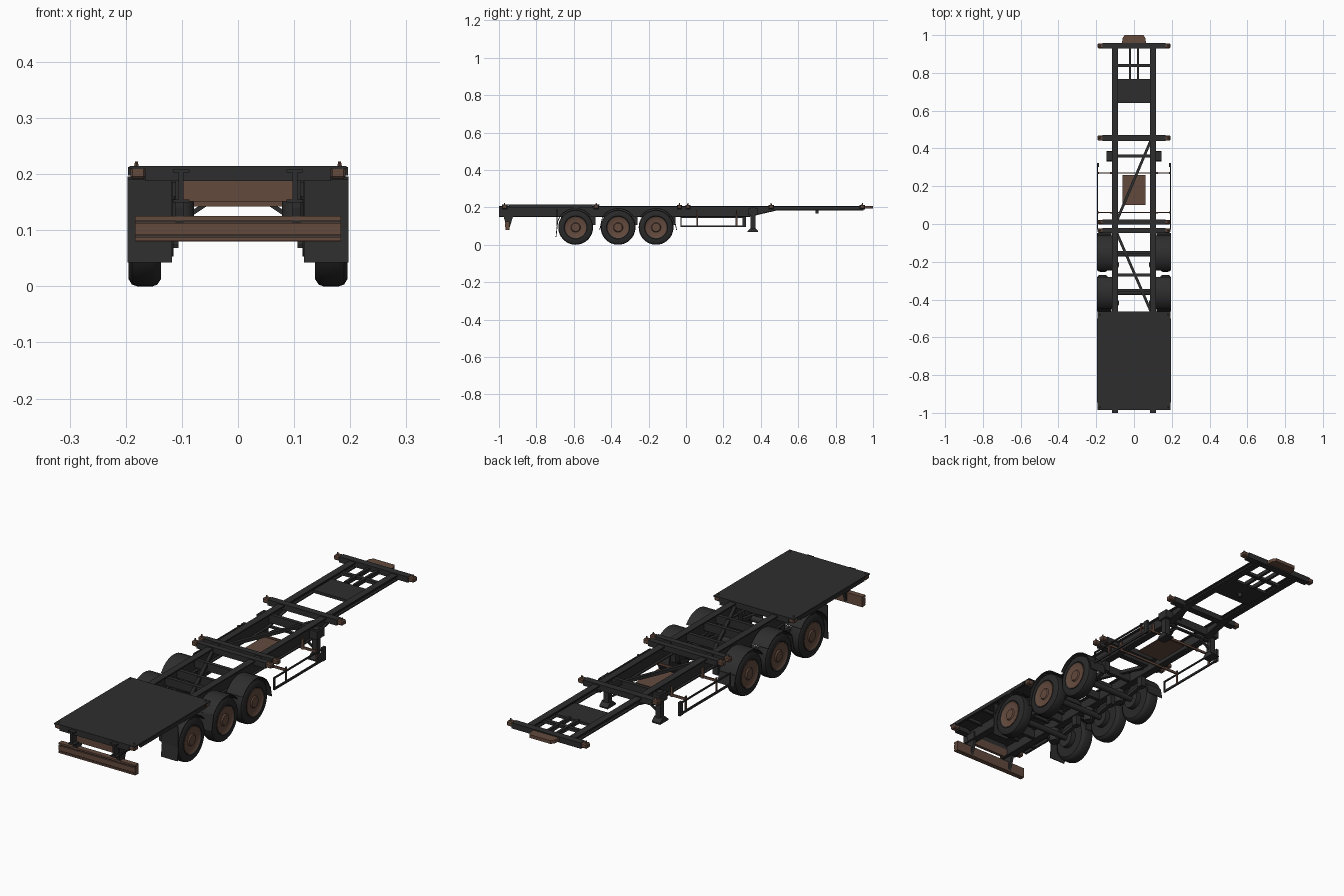
import bpy, bmesh, math
from mathutils import Vector, Matrix

if "Cube" in bpy.data.objects:
    bpy.data.objects.remove(bpy.data.objects["Cube"])


def mat(name, r, g, b):
    m = bpy.data.materials.new(name)
    m.diffuse_color = (r, g, b, 1)
    m.use_nodes = True
    m.node_tree.nodes["Principled BSDF"].inputs["Base Color"].default_value = m.diffuse_color
    return m


DARK = mat("dark_grey_steel", 0.027, 0.027, 0.027)
RUBBER = mat("black_rubber", 0.022, 0.022, 0.022)
BROWN = mat("brown_primer", 0.125, 0.068, 0.047)


def finish(name, bm, m, smooth=False):
    bmesh.ops.recalc_face_normals(bm, faces=bm.faces)
    me = bpy.data.meshes.new(name)
    bm.to_mesh(me)
    bm.free()
    ob = bpy.data.objects.new(name, me)
    bpy.context.collection.objects.link(ob)
    me.materials.append(m)
    if smooth:
        bpy.ops.object.select_all(action='DESELECT')
        ob.select_set(True)
        bpy.context.view_layer.objects.active = ob
        bpy.ops.object.shade_smooth_by_angle(angle=math.radians(35))
    return ob


def box(name, x, y, z, m=DARK):
    """Box from (min, max) ranges."""
    bm = bmesh.new()
    c = Vector([(a[0] + a[1]) / 2 for a in (x, y, z)])
    s = [abs(a[1] - a[0]) for a in (x, y, z)]
    bmesh.ops.create_cube(bm, size=1, matrix=Matrix.Translation(c) @ Matrix.Diagonal((*s, 1)))
    return finish(name, bm, m)


def bar(name, a, b, w, h, m=DARK):
    """Rectangular bar between two points."""
    a, b = Vector(a), Vector(b)
    d = b - a
    bm = bmesh.new()
    rot = d.to_track_quat('Y', 'Z').to_matrix().to_4x4()
    bmesh.ops.create_cube(bm, size=1, matrix=Matrix.Translation((a + b) / 2) @ rot
                          @ Matrix.Diagonal((w, d.length, h, 1)))
    return finish(name, bm, m)


def cyl(name, a, b, r1, r2=None, m=DARK, n=20):
    a, b = Vector(a), Vector(b)
    d = b - a
    bm = bmesh.new()
    rot = d.to_track_quat('Z', 'Y').to_matrix().to_4x4()
    bmesh.ops.create_cone(bm, cap_ends=True, segments=n, radius1=r1, radius2=r1 if r2 is None else r2,
                          depth=d.length, matrix=Matrix.Translation((a + b) / 2) @ rot)
    return finish(name, bm, m, True)


def prism(name, pts, x0, x1, m=DARK, smooth=False):
    """Side outline of (y, z) points extruded along x."""
    bm = bmesh.new()
    f = bm.faces.new([bm.verts.new((x0, y, z)) for y, z in pts])
    r = bmesh.ops.extrude_face_region(bm, geom=[f])
    bmesh.ops.translate(bm, vec=(x1 - x0, 0, 0), verts=[v for v in r['geom'] if isinstance(v, bmesh.types.BMVert)])
    return finish(name, bm, m, smooth)


def lathe(name, prof, y, z, m, n=36):
    """(x, radius) profile spun about the x axis through (y, z)."""
    bm = bmesh.new()
    vs = [bm.verts.new((x, y + r, z)) for x, r in prof]
    es = [bm.edges.new(p) for p in zip(vs, vs[1:])]
    bmesh.ops.spin(bm, geom=vs + es, cent=(0, y, z), axis=(1, 0, 0), angle=math.tau, steps=n)
    bmesh.ops.remove_doubles(bm, verts=bm.verts, dist=1e-5)
    return finish(name, bm, m, True)


def both(x0, x1, s):
    return (min(s * x0, s * x1), max(s * x0, s * x1))


WHEELS = (-0.59, -0.363, -0.16)
R, WZ = 0.093, 0.093

for s in (-1, 1):
    side = "left" if s < 0 else "right"
    # main I-beam rails with a raised gooseneck
    low = [(-1, 0.152), (0.34, 0.152), (0.49, 0.187), (0.95, 0.187)]
    prism(f"rail_web_{side}", [(-1, 0.203)] + low + [(0.95, 0.208), (0.0, 0.208)], s * 0.097, s * 0.106)
    box(f"rail_top_flange_{side}", both(0.086, 0.116, s), (-1, 0.95), (0.203, 0.208))
    for i, (a, b) in enumerate(zip(low, low[1:])):
        bar(f"rail_bottom_flange_{side}_{i}", (s * 0.101, *a), (s * 0.101, *b), 0.03, 0.005)

    for i, wy in enumerate(WHEELS):
        # tyre, brown wheel disc
        lathe(f"tyre_{side}_{i}", [(s * x, r) for x, r in (
            (0.137, 0.0), (0.137, 0.08), (0.144, 0.09), (0.152, R), (0.180, R), (0.189, 0.09),
            (0.195, 0.08), (0.195, 0.062), (0.188, 0.056), (0.188, 0.0))], wy, WZ, RUBBER)
        lathe(f"wheel_disc_{side}_{i}", [(s * x, r) for x, r in (
            (0.186, 0.057), (0.194, 0.057), (0.190, 0.05), (0.190, 0.026), (0.195, 0.022), (0.195, 0.0))],
            wy, WZ, BROWN)
        # mudguard arc with hanging flap
        a0, a1 = math.radians(15 if i == 2 else 38), math.radians(165 if i == 0 else 148)
        ang = [a0 + (a1 - a0) * k / 14 for k in range(15)]
        arc = [(wy + r * math.cos(a), WZ + r * math.sin(a))
               for r, seq in ((0.103, ang), (0.099, ang[::-1])) for a in seq]
        prism(f"mudguard_{side}_{i}", arc, s * 0.117, s * 0.197, DARK, True)
        # suspension: hanger, trailing arm, air spring, brake drum
        box(f"hanger_{side}_{i}", both(0.088, 0.114, s), (wy + 0.075, wy + 0.105), (0.105, 0.155))
        bar(f"trailing_arm_{side}_{i}", (s * 0.1, wy + 0.095, 0.115), (s * 0.1, wy - 0.065, 0.09), 0.016, 0.014)
        cyl(f"air_spring_{side}_{i}", (s * 0.1, wy - 0.055, 0.09), (s * 0.1, wy - 0.055, 0.152), 0.022)
        cyl(f"brake_drum_{side}_{i}", (s * 0.115, wy, WZ), (s * 0.138, wy, WZ), 0.04)
        box(f"mudguard_stay_{side}_{i}", both(0.105, 0.19, s), (wy - 0.006, wy + 0.006), (0.185, 0.192))
    # mud flaps behind the rear wheel, middle wheel and ahead of the front wheel
    for n, a, b in (("rear", (-0.688, 0.125), (-0.697, 0.042)), ("middle", (-0.448, 0.15), (-0.463, 0.08)),
                    ("front", (-0.062, 0.125), (-0.052, 0.078))):
        prism(f"mud_flap_{n}_{side}", [a, (a[0] + 0.004, a[1]), (b[0] + 0.004, b[1]), b], s * 0.118, s * 0.197)
    box(f"rear_flap_backing_{side}", both(0.118, 0.197, s), (-0.692, -0.688), (0.1, 0.19))

    # side guard frame
    x = both(0.190, 0.196, s)
    box(f"guard_top_{side}", x, (-0.03, 0.32), (0.144, 0.150))
    box(f"guard_bottom_{side}", x, (-0.03, 0.32), (0.095, 0.104))
    box(f"guard_rear_post_{side}", x, (-0.03, -0.024), (0.095, 0.15))
    box(f"guard_front_post_{side}", both(0.186, 0.197, s), (0.302, 0.322), (0.094, 0.152))
    for i, gy in enumerate((0.06, 0.27)):
        box(f"guard_hanger_{side}_{i}", both(0.117, 0.127, s), (gy - 0.004, gy + 0.004), (0.14, 0.185), BROWN)
        box(f"guard_inner_post_{side}_{i}", both(0.186, 0.19, s), (gy - 0.005, gy + 0.005), (0.095, 0.16), BROWN)

    # landing leg, foot and diagonal brace
    box(f"landing_leg_{side}", both(0.113, 0.137, s), (0.345, 0.371), (0.085, 0.198))
    box(f"landing_gearbox_{side}", both(0.108, 0.145, s), (0.335, 0.385), (0.16, 0.195))
    prism(f"landing_foot_{side}", [(0.330, 0.068), (0.386, 0.068), (0.386, 0.074), (0.368, 0.09), (0.348, 0.09),
                                   (0.330, 0.074)], s * 0.106, s * 0.146)
    bar(f"landing_brace_{side}", (s * 0.117, 0.358, 0.107), (s * 0.055, 0.358, 0.148), 0.008, 0.008)

    # rear bumper bracket, gooseneck centre beam
    prism(f"bumper_bracket_{side}", [(-0.972, 0.19), (-0.925, 0.19), (-0.925, 0.15), (-0.945, 0.085), (-0.958, 0.085),
                                     (-0.972, 0.14)], s * 0.097, s * 0.111)
    box(f"gooseneck_centre_beam_{side}", both(0.016, 0.027, s), (0.765, 0.94), (0.188, 0.205))

# container bolsters with brown ends and twist locks
for i, by in enumerate((-0.97, -0.48, -0.035, 0.01, 0.455, 0.943)):
    w = 0.015 if i not in (2, 3) else 0.013
    box(f"bolster_{i}", (-0.166, 0.166), (by - w, by + w), (0.188, 0.2125))
    for s in (-1, 1):
        side = "left" if s < 0 else "right"
        ob = box(f"bolster_end_{i}_{side}", both(0.164, 0.192, s), (by - w * 0.9, by + w * 0.9), (0.192, 0.213), BROWN)
        bev = ob.modifiers.new("bevel", 'BEVEL')
        bev.width, bev.segments = 0.004, 1
        cyl(f"twist_lock_{i}_{side}", (s * 0.181, by, 0.212), (s * 0.181, by, 0.222), 0.0045, 0.0025, BROWN, 8)

# rear deck plate with its edge and under beams
box("rear_deck", (-0.193, 0.193), (-0.985, -0.463), (0.209, 0.2145))
for s in (-1, 1):
    box("deck_edge_" + ("left" if s < 0 else "right"), both(0.186, 0.196, s), (-0.945, -0.50), (0.197, 0.2125))
for i in range(4):
    y = -0.88 + i * 0.1
    box(f"deck_under_beam_{i}", (-0.187, 0.187), (y - 0.006, y + 0.006), (0.196, 0.209))

# rear end panel and under-run bumper
box("rear_panel", (-0.097, 0.097), (-0.968, -0.955), (0.151, 0.188), BROWN)
box("bumper", (-0.184, 0.184), (-0.962, -0.945), (0.08, 0.125), BROWN)
for i, (a, b) in enumerate(((0.081, 0.088), (0.0915, 0.113), (0.1175, 0.125))):
    box(f"bumper_ridge_{i}", (-0.184, 0.184), (-0.968, -0.961), (a, b), BROWN)
for i, z in enumerate((0.0898, 0.1152)):
    box(f"bumper_groove_{i}", (-0.183, 0.183), (-0.9635, -0.9615), (z - 0.0012, z + 0.0012))

# cross members between the rails
for i, (y, z0, z1) in enumerate(((0.84, 0.19, 0.203), (0.36, 0.165, 0.2), (-0.15, 0.165, 0.2), (-0.27, 0.165, 0.2),
                                 (-0.353, 0.165, 0.2), (-0.6, 0.165, 0.2), (-0.78, 0.165, 0.2))):
    box(f"cross_member_{i}", (-0.1, 0.1), (y - 0.008, y + 0.008), (z0, z1))
bar("diagonal_brace_front", (-0.09, 0.02, 0.19), (0.088, 0.44, 0.19), 0.014, 0.014)
bar("diagonal_brace_rear", (-0.09, -0.05, 0.19), (0.088, -0.46, 0.19), 0.014, 0.014)

# axles
for i, wy in enumerate(WHEELS):
    cyl(f"axle_{i}", (-0.14, wy, WZ), (0.14, wy, WZ), 0.013)

# coupling plate, pin and brown nose plate
box("coupling_plate", (-0.088, 0.088), (0.64, 0.768), (0.187, 0.199))
cyl("coupling_pin", (0, 0.7, 0.168), (0, 0.7, 0.188), 0.008)
bm = bmesh.new()
f = bm.faces.new([bm.verts.new((x, y, 0.194)) for x, y in
                  ((-0.064, 0.955), (0.064, 0.955), (0.06, 0.985), (0.05, 1.0), (-0.05, 1.0), (-0.06, 0.985))])
r = bmesh.ops.extrude_face_region(bm, geom=[f])
bmesh.ops.translate(bm, vec=(0, 0, 0.014), verts=[v for v in r['geom'] if isinstance(v, bmesh.types.BMVert)])
finish("nose_plate", bm, BROWN)

# side guard cross arms, landing leg tie bar
for i, gy in enumerate((0.06, 0.27)):
    box(f"guard_cross_arm_{i}", (-0.192, 0.192), (gy - 0.003, gy + 0.003), (0.142, 0.152), BROWN)
box("guard_carrier_tray", (-0.06, 0.06), (0.1, 0.26), (0.144, 0.149), BROWN)
box("landing_tie_bar", (-0.113, 0.113), (0.352, 0.364), (0.142, 0.15))
